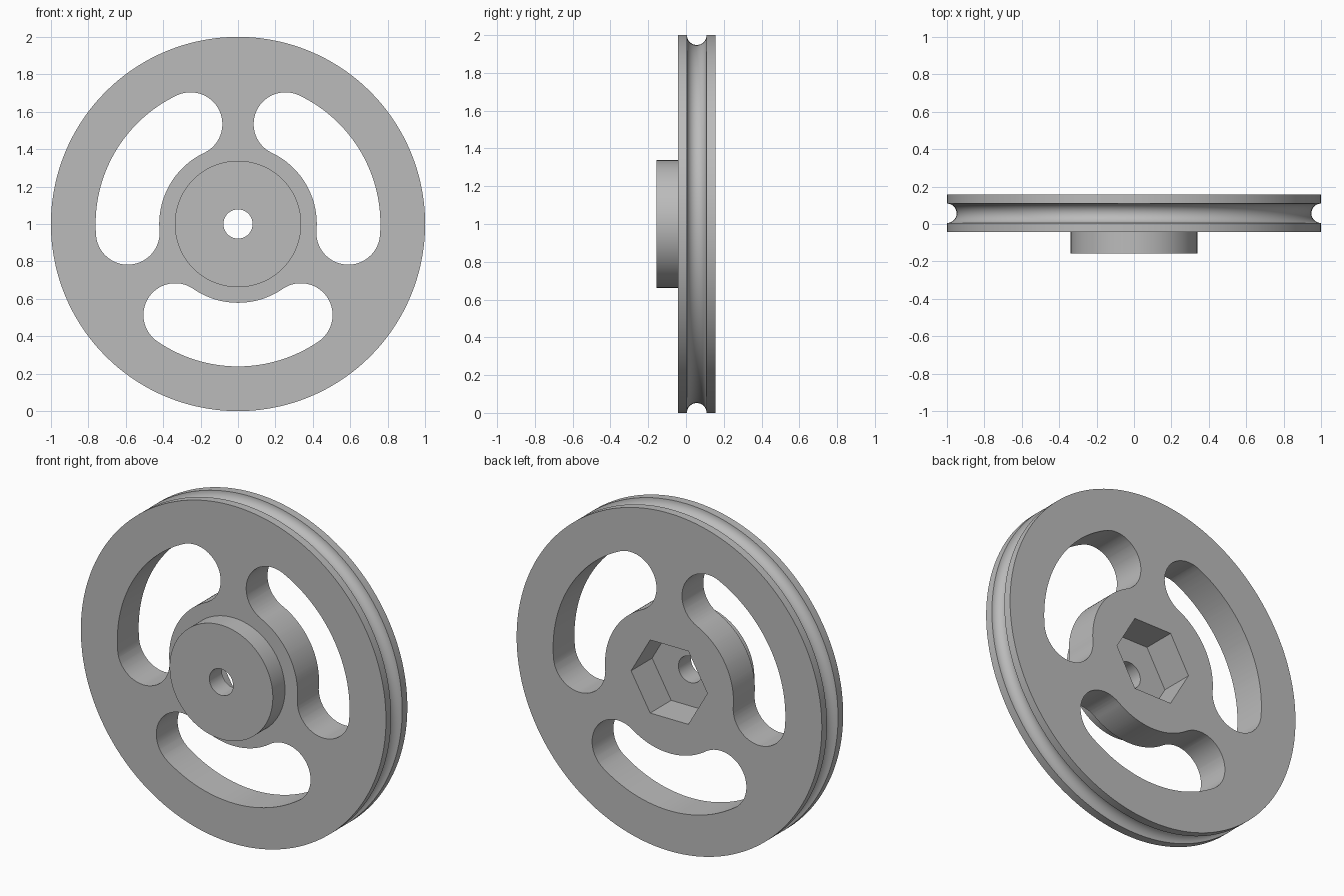
import bpy
import bmesh
from math import sin, cos, pi, radians
from mathutils import Vector

if "Cube" in bpy.data.objects:
    bpy.data.objects.remove(bpy.data.objects["Cube"], do_unlink=True)

CENTRE = Vector((0, 0, 1))
FRONT, WEB, BACK = -0.157, -0.043, 0.157   # boss front, wheel front, wheel back
GROOVE_Y, GROOVE_R = 0.057, 0.052

grey = bpy.data.materials.new("plain grey")
grey.use_nodes = True
colour = (0.5, 0.5, 0.5, 1)
grey.diffuse_color = colour
grey.node_tree.nodes["Principled BSDF"].inputs["Base Color"].default_value = colour


def add_object(name, bm):
    bmesh.ops.recalc_face_normals(bm, faces=bm.faces)
    mesh = bpy.data.meshes.new(name)
    bm.to_mesh(mesh)
    bm.free()
    mesh.materials.append(grey)
    obj = bpy.data.objects.new(name, mesh)
    obj.location = CENTRE
    bpy.context.collection.objects.link(obj)
    return obj


def lathe(name, profile, steps):
    """Turn a (radius, y) profile around the y axis."""
    bm = bmesh.new()
    verts = [bm.verts.new((r, y, 0)) for r, y in profile]
    edges = [bm.edges.new(pair) for pair in zip(verts, verts[1:])]
    bmesh.ops.spin(bm, geom=verts + edges, cent=(0, 0, 0), axis=(0, 1, 0),
                   angle=2 * pi, steps=steps, use_duplicate=False)
    bmesh.ops.remove_doubles(bm, verts=bm.verts, dist=1e-5)
    return add_object(name, bm)


def prism(name, outline, y0, y1):
    """Extrude an (x, z) outline along y."""
    bm = bmesh.new()
    face = bm.faces.new([bm.verts.new((x, y0, z)) for x, z in outline])
    grown = bmesh.ops.extrude_face_region(bm, geom=[face])["geom"]
    bmesh.ops.translate(bm, vec=(0, y1 - y0, 0),
                        verts=[v for v in grown if isinstance(v, bmesh.types.BMVert)])
    return add_object(name, bm)


def arc(radius, start, end, steps, cx=0, cz=0):
    angles = [radians(start + (end - start) * i / steps) for i in range(steps + 1)]
    return [(cx + radius * cos(a), cz + radius * sin(a)) for a in angles]


def slot_outline(middle, half_span=34.6, mid_r=0.591, half_w=0.17):
    """Curved slot with round ends."""
    a, b = middle - half_span, middle + half_span

    def cap(angle, start):
        t = radians(angle)
        return arc(half_w, start, start + 180, 28, mid_r * cos(t), mid_r * sin(t))[1:-1]

    return (arc(mid_r + half_w, a, b, 32) + cap(b, b)
            + arc(mid_r - half_w, b, a, 32) + cap(a, a + 180))


# Grooved wheel with a front boss
groove = [(1 - GROOVE_R * sin(t), GROOVE_Y - GROOVE_R * cos(t))
          for t in [pi * i / 16 for i in range(17)]]
wheel = lathe("pulley_wheel",
              [(0, FRONT), (0.338, FRONT), (0.338, WEB), (1, WEB)] + groove
              + [(1, BACK), (0, BACK)], 144)

# Three slots, a hexagonal pocket in the back and the bore
cutters = [prism("slot_cutter", slot_outline(m), -0.5, 0.5) for m in (30, 150, 270)]
cutters.append(prism("hex_cutter", arc(0.25, 0, 300, 5), -0.04, 0.5))
cutters.append(prism("bore_cutter", arc(0.078, 0, 354, 59), -0.5, 0.5))

bpy.context.view_layer.objects.active = wheel
for cutter in cutters:
    cutter.hide_render = True
    mod = wheel.modifiers.new("cut", "BOOLEAN")
    mod.operation = "DIFFERENCE"
    mod.solver = "EXACT"
    mod.object = cutter
    bpy.ops.object.modifier_apply(modifier=mod.name)
    bpy.data.objects.remove(cutter, do_unlink=True)

# Smooth curved walls, keep the rims sharp
bpy.ops.object.select_all(action="DESELECT")
wheel.select_set(True)
bpy.ops.object.shade_smooth_by_angle(angle=radians(30))
